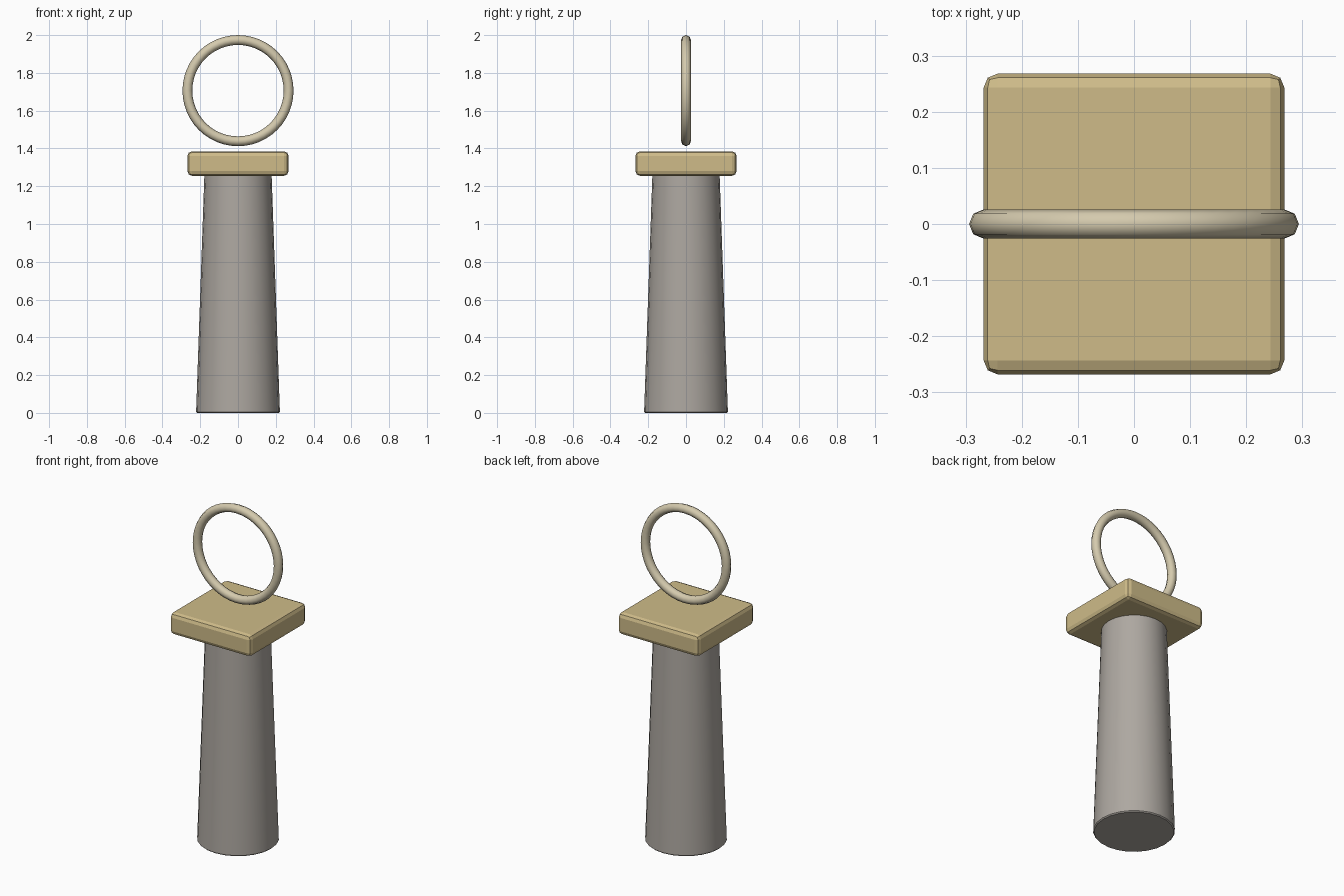
import bpy
import math

if "Cube" in bpy.data.objects:
    bpy.data.objects.remove(bpy.data.objects["Cube"])


def material(name, rgb):
    m = bpy.data.materials.new(name)
    m.diffuse_color = (*rgb, 1)
    m.use_nodes = True
    m.node_tree.nodes["Principled BSDF"].inputs["Base Color"].default_value = m.diffuse_color
    return m


def finish(name, mat, bevel=0, segments=1, smooth=None):
    ob = bpy.context.object
    ob.name = name
    ob.data.materials.append(mat)
    if bevel:
        mod = ob.modifiers.new("soft_edges", 'BEVEL')
        mod.width = bevel
        mod.segments = segments
        mod.limit_method = 'ANGLE'
        mod.angle_limit = math.radians(40)
        bpy.ops.object.modifier_apply(modifier=mod.name)
    if smooth:
        bpy.ops.object.shade_smooth_by_angle(angle=math.radians(smooth))
    return ob


stone = material("grey stone", (0.42, 0.39, 0.355))
gold = material("sandy gold", (0.62, 0.50, 0.25))
pale = material("pale brass", (0.66, 0.59, 0.42))

# Tapered round column
bpy.ops.mesh.primitive_cone_add(vertices=24, radius1=0.222, radius2=0.178,
                                depth=1.26, location=(0, 0, 0.63))
finish("column", stone, bevel=0.006, smooth=35)

# Square capital with rounded edges
bpy.ops.mesh.primitive_cube_add(size=1, location=(0, 0, 1.32))
bpy.context.object.scale = (0.536, 0.536, 0.13)
bpy.ops.object.transform_apply(location=False, rotation=False, scale=True)
finish("capital", gold, bevel=0.025, segments=2)

# Upright ring floating above the capital
bpy.ops.mesh.primitive_torus_add(major_segments=48, minor_segments=8,
                                 major_radius=0.268, minor_radius=0.026,
                                 location=(0, 0, 1.706),
                                 rotation=(math.pi / 2, 0, 0))
finish("ring", pale, smooth=60)
